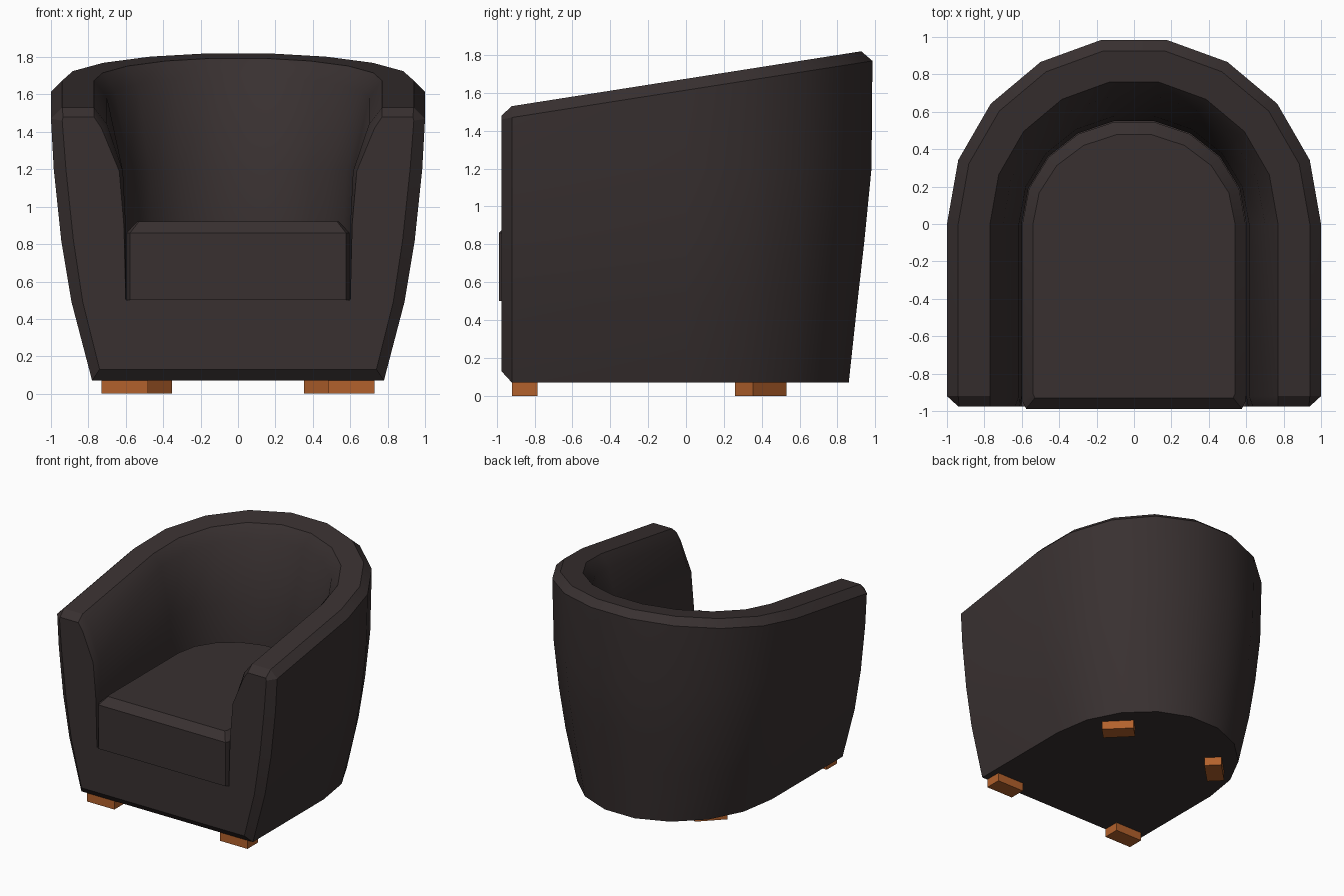
import bpy, bmesh
from math import sin, cos, radians
from mathutils import Matrix

cube = bpy.data.objects.get("Cube")
if cube:
    bpy.data.objects.remove(cube, do_unlink=True)


def material(name, rgb):
    m = bpy.data.materials.new(name)
    m.use_nodes = True
    m.diffuse_color = (*rgb, 1)
    m.node_tree.nodes["Principled BSDF"].inputs["Base Color"].default_value = (*rgb, 1)
    return m


fabric = material("dark brown fabric", (0.04, 0.03, 0.03))
wood = material("orange wood", (0.45, 0.12, 0.025))

ARC = [radians(a) for a in range(0, 181, 20)]
FRONT, CAP = -0.92, -0.975


def finish(bm, name, mat, smooth=True):
    bmesh.ops.recalc_face_normals(bm, faces=bm.faces)
    mesh = bpy.data.meshes.new(name)
    bm.to_mesh(mesh)
    bm.free()
    mesh.materials.append(mat)
    ob = bpy.data.objects.new(name, mesh)
    bpy.context.collection.objects.link(ob)
    if smooth:
        bpy.ops.object.select_all(action="DESELECT")
        ob.select_set(True)
        bpy.context.view_layer.objects.active = ob
        bpy.ops.object.shade_smooth_by_angle(angle=radians(30))
    return ob


def rim(y):
    """Height of the sloping top rim."""
    return 1.53 + 0.157 * (y - FRONT)


# Shell cross-section, outside bottom to inside bottom:
# half width, back radius, height, height is below the rim, front inset in x and z
SECTION = [
    (0.78, 0.873, 0.07, False, -0.04, 0.06),
    (0.89, 0.919, 0.49, False, -0.06, 0),
    (0.945, 0.957, 0.82, False, -0.065, 0),
    (0.985, 0.995, 1.2, False, -0.065, 0),
    (1.0, 1.0, -0.06, True, -0.06, -0.01),
    (0.94, 0.94, 0, True, -0.005, -0.05),
    (0.77, 0.77, 0, True, 0, -0.05),
    (0.70, 0.695, -0.09, True, 0.03, -0.02),
    (0.615, 0.585, 1.19, False, 0.02, 0),
    (0.60, 0.56, 0.90, False, 0.01, 0),
    (0.60, 0.56, 0.5, False, 0, 0),
]


def front_ring(bm, side, cap):
    ring = []
    for w, _, h, from_rim, dx, dz in SECTION:
        z = rim(FRONT) + h if from_rim else h
        if cap:
            ring.append(bm.verts.new((side * (w + dx), CAP, z + dz)))
        else:
            ring.append(bm.verts.new((side * w, FRONT, z)))
    return ring


def arc_ring(bm, a):
    ring = []
    for w, back, h, from_rim, _, _ in SECTION:
        y = back * sin(a)
        ring.append(bm.verts.new((w * cos(a), y, rim(y) + h if from_rim else h)))
    return ring


# Tub shell: section swept around the horseshoe plan
bm = bmesh.new()
rings = [front_ring(bm, 1, True), front_ring(bm, 1, False)]
rings += [arc_ring(bm, a) for a in ARC]
rings += [front_ring(bm, -1, False), front_ring(bm, -1, True)]
for r, s in zip(rings, rings[1:]):
    for i in range(len(SECTION) - 1):
        bm.faces.new((r[i], r[i + 1], s[i + 1], s[i]))
bm.faces.new([r[0] for r in rings[1:-1]])                            # underside
bm.faces.new([r[-1] for r in rings])                                 # seat deck
bm.faces.new((rings[0][0], rings[1][0], rings[-2][0], rings[-1][0]))  # lower front chamfer
bm.faces.new(rings[0] + rings[-1][::-1])                             # front face
finish(bm, "tub_shell", fabric)


# Seat cushion: stacked plan outlines with a chamfered top
def cushion_outline(bm, w, back, front, corner, z):
    plan = [(w - corner, front), (w, front + 2 * corner)]
    plan += [(w * cos(a), back * sin(a)) for a in ARC]
    plan += [(-w, front + 2 * corner), (-w + corner, front)]
    return [bm.verts.new((x, y, z)) for x, y in plan]


bm = bmesh.new()
layers = [cushion_outline(bm, 0.597, 0.555, -0.988, 0.02, 0.5),
          cushion_outline(bm, 0.597, 0.555, -0.988, 0.02, 0.86),
          cushion_outline(bm, 0.54, 0.485, -0.93, 0.01, 0.92)]
for low, high in zip(layers, layers[1:]):
    for i in range(len(low)):
        j = (i + 1) % len(low)
        bm.faces.new((low[i], low[j], high[j], high[i]))
bm.faces.new(layers[0])
bm.faces.new(layers[-1])
finish(bm, "seat_cushion", fabric)


# Legs: flat blocks, the rear pair turned to follow the back
def leg(name, x, y, turn):
    bm = bmesh.new()
    bmesh.ops.create_cube(bm, size=1)
    bmesh.ops.scale(bm, vec=(0.25, 0.135, 0.07), verts=bm.verts)
    bmesh.ops.rotate(bm, matrix=Matrix.Rotation(radians(turn), 3, "Z"), verts=bm.verts)
    bmesh.ops.translate(bm, vec=(x, y, 0.035), verts=bm.verts)
    finish(bm, name, wood, smooth=False)


for label, side in (("left", 1), ("right", -1)):
    leg("front_leg_" + label, side * 0.605, -0.852, 0)
    leg("rear_leg_" + label, side * 0.49, 0.395, -45 * side)
